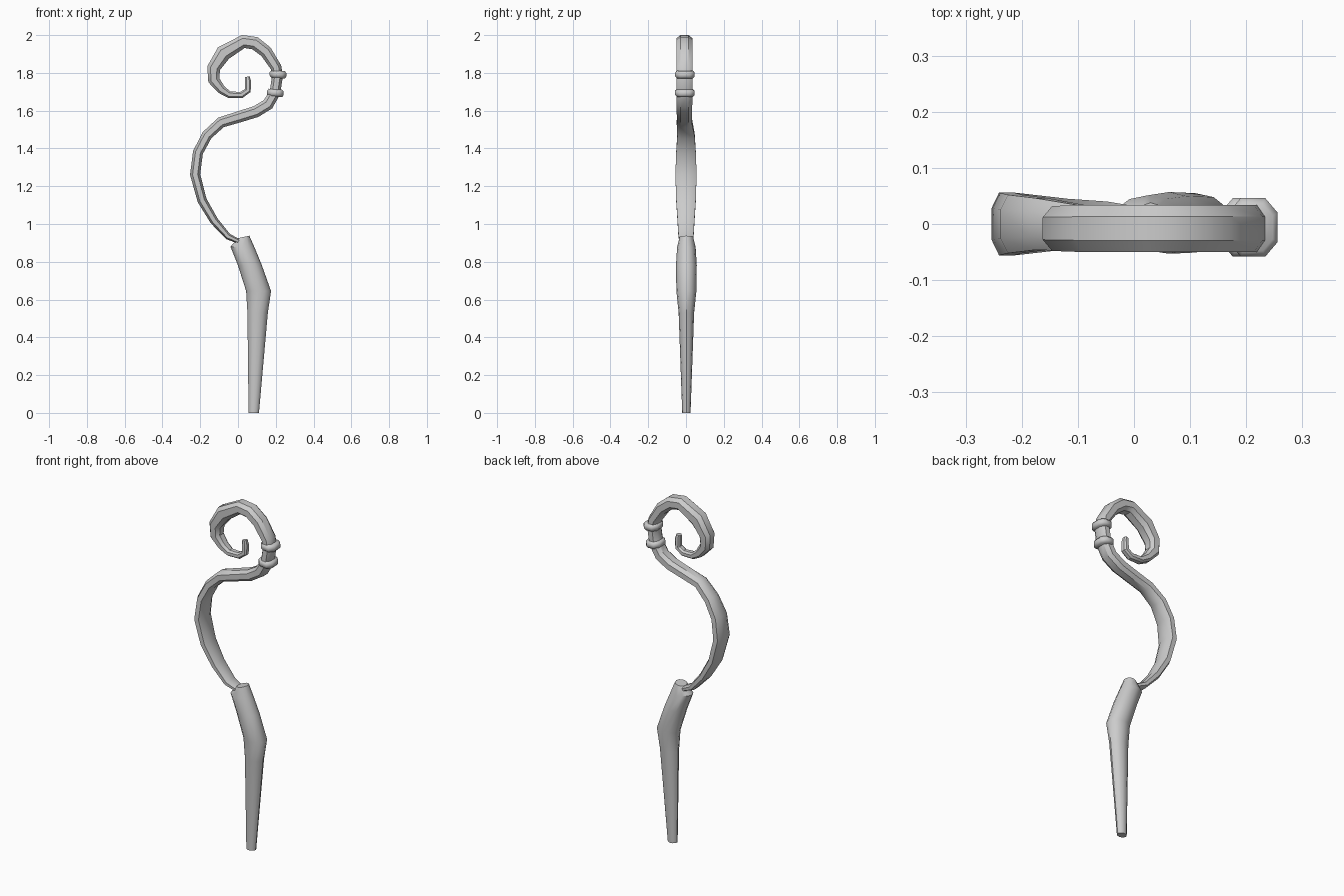
import bpy, bmesh, math
from mathutils import Vector

if "Cube" in bpy.data.objects:
    bpy.data.objects.remove(bpy.data.objects["Cube"])


def loft(name, sections, profile, angle=35):
    """Each section: (centre, half-width vector, half depth in y)."""
    bm = bmesh.new()
    loops = []
    for c, u, hy in sections:
        loops.append([bm.verts.new(c + u * a + Vector((0, hy * b, 0))) for a, b in profile])
    n = len(profile)
    for r0, r1 in zip(loops, loops[1:]):
        for i in range(n):
            j = (i + 1) % n
            bm.faces.new((r0[i], r0[j], r1[j], r1[i]))
    bm.faces.new(loops[0][::-1])
    bm.faces.new(loops[-1])
    bmesh.ops.recalc_face_normals(bm, faces=bm.faces)
    me = bpy.data.meshes.new(name)
    bm.to_mesh(me)
    bm.free()
    ob = bpy.data.objects.new(name, me)
    bpy.context.collection.objects.link(ob)
    bpy.ops.object.select_all(action='DESELECT')
    ob.select_set(True)
    bpy.context.view_layer.objects.active = ob
    bpy.ops.object.shade_smooth_by_angle(angle=math.radians(angle))
    return ob


def circle(n):
    return [(math.cos(math.tau * i / n), math.sin(math.tau * i / n)) for i in range(n)]


# bevelled-rectangle cross-section of the curled stem
BAND = [(1, -.5), (1, .5), (.5, 1), (-.5, 1), (-1, .5), (-1, -.5), (-.5, -1), (.5, -1)]

# tapered, bent shaft: left x, left z, right x, right z, half depth
shaft = [(.056, 0, .111, 0, .022), (.05, .53, .158, .53, .041),
         (.043, .645, .175, .645, .053), (0, .78, .125, .785, .055),
         (-.04, .88, .088, .875, .049), (0, .925, .06, .938, .036)]
loft("shaft", [(Vector(((a + c) / 2, .002, (b + d) / 2)),
                Vector(((c - a) / 2, 0, (d - b) / 2)), hy) for a, b, c, d, hy in shaft],
     circle(12))

# curled stem: x, z, half width, half depth
path = [(.01, .905, .012, .03), (-.053, .934, .017, .04), (-.127, 1.018, .022, .045),
        (-.19, 1.125, .025, .052), (-.227, 1.262, .027, .056), (-.212, 1.379, .027, .052),
        (-.164, 1.47, .028, .046), (-.09, 1.538, .029, .041), (.005, 1.567, .03, .04),
        (.095, 1.595, .031, .041), (.159, 1.634, .031, .041), (.196, 1.697, .029, .042),
        (.209, 1.785, .029, .042), (.201, 1.83, .029, .042), (.148, 1.912, .033, .042),
        (.09, 1.957, .035, .042), (.028, 1.966, .035, .042), (-.077, 1.905, .042, .042),
        (-.129, 1.825, .035, .04), (-.128, 1.761, .031, .036), (-.087, 1.711, .023, .03),
        (-.045, 1.684, .018, .025), (.018, 1.683, .017, .021), (.052, 1.707, .017, .02),
        (.053, 1.756, .016, .018), (.05, 1.78, .012, .014)]
pts = [Vector((p[0], -.008 if p[1] > 1.5 else 0, p[1])) for p in path]
secs = []
for i, p in enumerate(path):
    t0 = (pts[i] - pts[max(i - 1, 0)]).normalized()
    t1 = (pts[min(i + 1, len(pts) - 1)] - pts[i]).normalized()
    t = (t0 + t1).normalized()
    secs.append((pts[i], Vector((t.z, 0, -t.x)).normalized() * p[2], p[3]))
loft("curled_stem", secs, BAND)

# two rounded collars on the stem
for name, x, z, tilt in (("upper_collar", .212, 1.792, -.05), ("lower_collar", .198, 1.694, -.06)):
    rings = []
    for h, s in ((-.02, .8), (-.009, 1), (.009, 1), (.02, .8)):
        rings.append((Vector((x, -.006, z + h)), Vector((.045, 0, .045 * tilt)) * s, .052 * s))
    loft(name, rings, [(a * .98, b) for a, b in BAND], 50)
